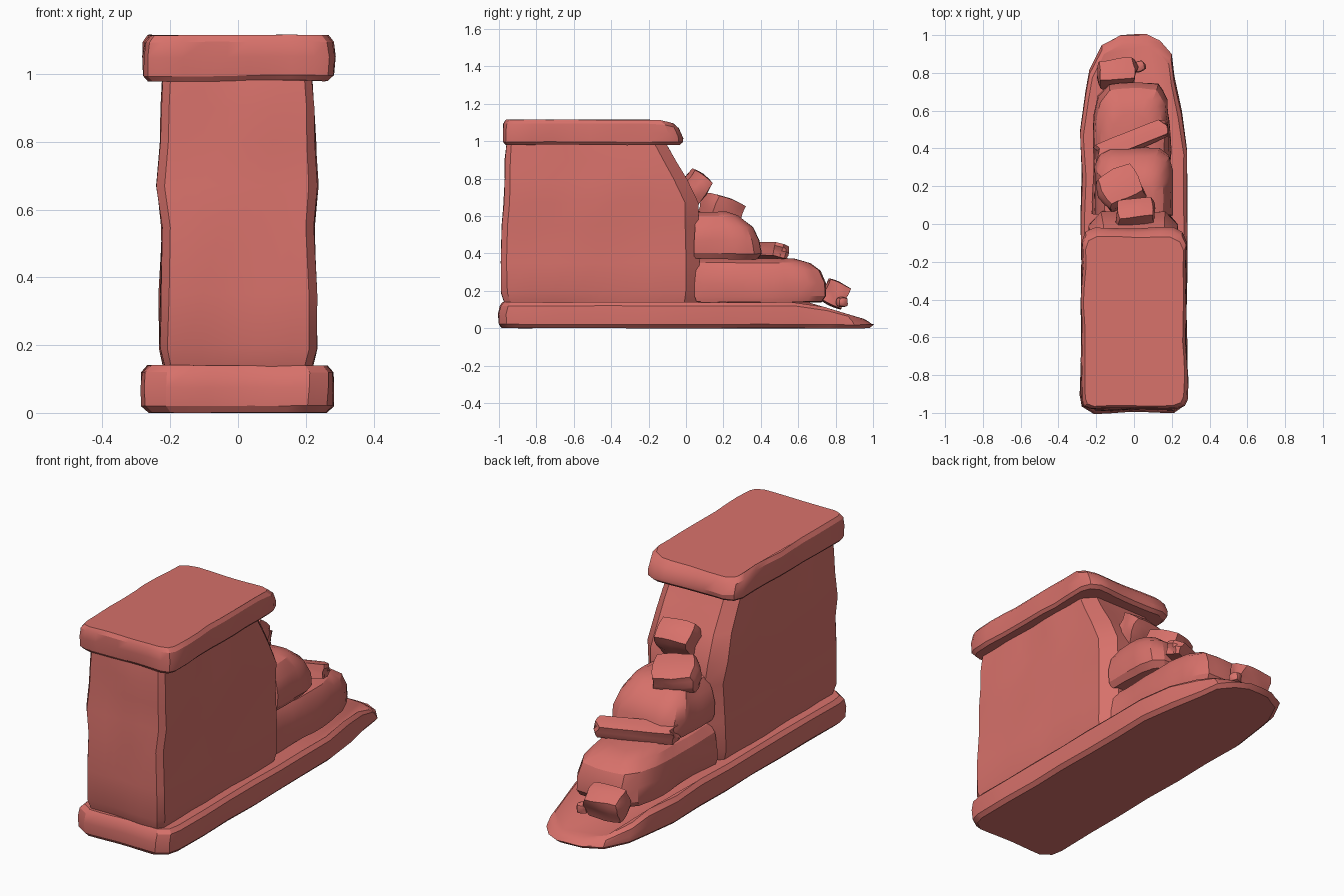
import bpy, bmesh, math
from mathutils import Vector, Euler, noise

cube = bpy.data.objects.get("Cube")
if cube:
    bpy.data.objects.remove(cube, do_unlink=True)

stone = bpy.data.materials.new("red stone")
stone.use_nodes = True
stone.diffuse_color = (0.68, 0.165, 0.145, 1)
stone.node_tree.nodes["Principled BSDF"].inputs["Base Color"].default_value = stone.diffuse_color


def finish(name, bm, angle=28):
    """Turn a bmesh into a softly faceted stone object."""
    bmesh.ops.recalc_face_normals(bm, faces=bm.faces)
    mesh = bpy.data.meshes.new(name)
    bm.to_mesh(mesh)
    bm.free()
    mesh.materials.append(stone)
    obj = bpy.data.objects.new(name, mesh)
    bpy.context.collection.objects.link(obj)
    bpy.ops.object.select_all(action='DESELECT')
    obj.select_set(True)
    bpy.context.view_layer.objects.active = obj
    bpy.ops.object.shade_smooth_by_angle(angle=math.radians(angle))
    return obj


def roughen(v, amount, freq, seed):
    n = noise.noise_vector(v.co * freq + Vector((seed, seed, seed)))
    v.co += Vector((n.x, n.y, n.z * 0.3)) * amount


def loft(name, shape, rings, rough=0.01, seed=0, adjust=None):
    """Stack a unit outline, fitted to the box of each ring (z, x0, x1, y0, y1)."""
    pts = []
    for i, a in enumerate(shape):
        b = Vector(shape[(i + 1) % len(shape)])
        a = Vector(a)
        steps = max(1, round((b - a).length / 0.22))
        pts += [a.lerp(b, k / steps) for k in range(steps)]
    bm = bmesh.new()
    rows = []
    for z, x0, x1, y0, y1 in rings:
        rows.append([bm.verts.new(((x0 + x1) / 2 + p.x * (x1 - x0) / 2,
                                   (y0 + y1) / 2 + p.y * (y1 - y0) / 2, z)) for p in pts])
    n = len(pts)
    for low, high in zip(rows, rows[1:]):
        for i in range(n):
            j = (i + 1) % n
            bm.faces.new((low[i], low[j], high[j], high[i]))
    bm.faces.new(rows[0])
    bm.faces.new(rows[-1])
    for v in bm.verts:
        roughen(v, rough, 5, seed)
        if adjust:
            adjust(v)
    return finish(name, bm)


def rock(name, loc, size, rot=(0, 0, 0), round_off=0.45, seed=0):
    """A cube blended towards a sphere, knocked out of shape."""
    bm = bmesh.new()
    bmesh.ops.create_cube(bm, size=2)
    bmesh.ops.subdivide_edges(bm, edges=bm.edges, cuts=3, use_grid_fill=True)
    turn = Euler([math.radians(a) for a in rot])
    for v in bm.verts:
        v.co = v.co.lerp(v.co.normalized(), round_off)
        roughen(v, 0.22, 0.9, seed)
        v.co = Vector([c * s / 2 for c, s in zip(v.co, size)])
        v.co.rotate(turn)
        v.co += Vector(loc)
    return finish(name, bm, 35)


# Outlines, counter-clockwise in a unit square
block = [(-0.9, -1), (0.9, -1), (1, -0.94), (1, 0.86), (0.72, 1), (-0.72, 1), (-1, 0.86), (-1, -0.94)]
slab = [(-0.8, -1), (0.8, -1), (0.95, -0.97), (1, -0.9), (1, 0.85), (0.93, 0.95), (0.75, 1),
        (-0.75, 1), (-0.93, 0.95), (-1, 0.85), (-1, -0.9), (-0.95, -0.97)]
tongue = [(-0.75, -1), (0.75, -1), (0.96, -0.96), (1, -0.9), (1, 0.4), (0.9, 0.6), (0.76, 0.78),
          (0.72, 0.9), (0.5, 0.97), (0.25, 1), (-0.25, 1), (-0.6, 0.95), (-0.85, 0.82),
          (-0.92, 0.7), (-1, 0.5), (-1, -0.9), (-0.96, -0.96)]
step = [(-1, -1), (1, -1), (1, 0.4), (0.9, 0.75), (0.65, 0.97), (0.2, 1), (-0.6, 0.97), (-0.88, 0.8), (-1, 0.5)]


def slope_base(v):
    if v.co.y > 0.65 and v.co.z > 0.05:
        v.co.z -= 0.3 * (v.co.y - 0.65) * (v.co.z / 0.14)
    v.co.z = max(v.co.z, 0)


def droop_cap(v):
    if v.co.y > -0.15 and v.co.z > 1.03:
        v.co.z -= 0.25 * (v.co.y + 0.15)


# Base slab, tapering at the back
loft("base_slab", tongue, [
    (0.0, -0.26, 0.26, -0.98, 0.975), (0.02, -0.28, 0.28, -0.995, 1.0),
    (0.075, -0.282, 0.282, -1.0, 0.995), (0.12, -0.28, 0.28, -0.99, 0.97),
    (0.14, -0.262, 0.262, -0.975, 0.945)], 0.012, 3, slope_base)

# Main wall with a sloping upper back edge
loft("wall", block, [
    (0.13, -0.215, 0.215, -0.965, 0.06), (0.19, -0.23, 0.232, -0.985, 0.07),
    (0.35, -0.227, 0.23, -0.988, 0.072), (0.55, -0.224, 0.224, -0.983, 0.07),
    (0.67, -0.24, 0.236, -0.978, 0.065), (0.8, -0.226, 0.226, -0.97, 0.0),
    (0.9, -0.226, 0.222, -0.965, -0.06), (0.99, -0.22, 0.215, -0.955, -0.11)], 0.01, 7)

# Cap slab
loft("cap_slab", slab, [
    (0.98, -0.262, 0.262, -0.96, -0.04), (0.995, -0.277, 0.277, -0.972, -0.022),
    (1.05, -0.28, 0.28, -0.976, -0.02), (1.095, -0.276, 0.276, -0.972, -0.04),
    (1.115, -0.262, 0.262, -0.96, -0.07)], 0.013, 11, droop_cap)

# Stacked rubble steps behind the wall
loft("lower_step", step, [
    (0.14, -0.205, 0.185, 0.06, 0.735), (0.17, -0.215, 0.195, 0.05, 0.757),
    (0.24, -0.215, 0.195, 0.05, 0.75), (0.31, -0.205, 0.185, 0.05, 0.715),
    (0.35, -0.175, 0.16, 0.05, 0.66), (0.372, -0.12, 0.11, 0.05, 0.58)], 0.018, 5)
loft("upper_step", step, [
    (0.37, -0.195, 0.185, 0.05, 0.375), (0.40, -0.208, 0.205, 0.05, 0.4),
    (0.47, -0.208, 0.203, 0.05, 0.395), (0.54, -0.19, 0.185, 0.05, 0.36),
    (0.6, -0.155, 0.145, 0.05, 0.28), (0.622, -0.1, 0.1, 0.05, 0.22)], 0.018, 9)

# Loose stones
rock("leaning_plank", (-0.01, 0.44, 0.415), (0.40, 0.09, 0.075), (-15, 0, 22), 0.12, 2)
rock("wall_stone", (0.01, 0.045, 0.755), (0.21, 0.15, 0.17), (-35, 0, 5), 0.4, 4)
rock("middle_stone", (-0.07, 0.19, 0.64), (0.23, 0.19, 0.13), (-20, 5, 25), 0.4, 6)
rock("foot_stone", (-0.09, 0.795, 0.185), (0.21, 0.14, 0.14), (-25, 0, 4), 0.4, 8)
rock("pebble", (0.03, 0.835, 0.14), (0.06, 0.06, 0.055), (0, 0, 20), 0.7, 10)
